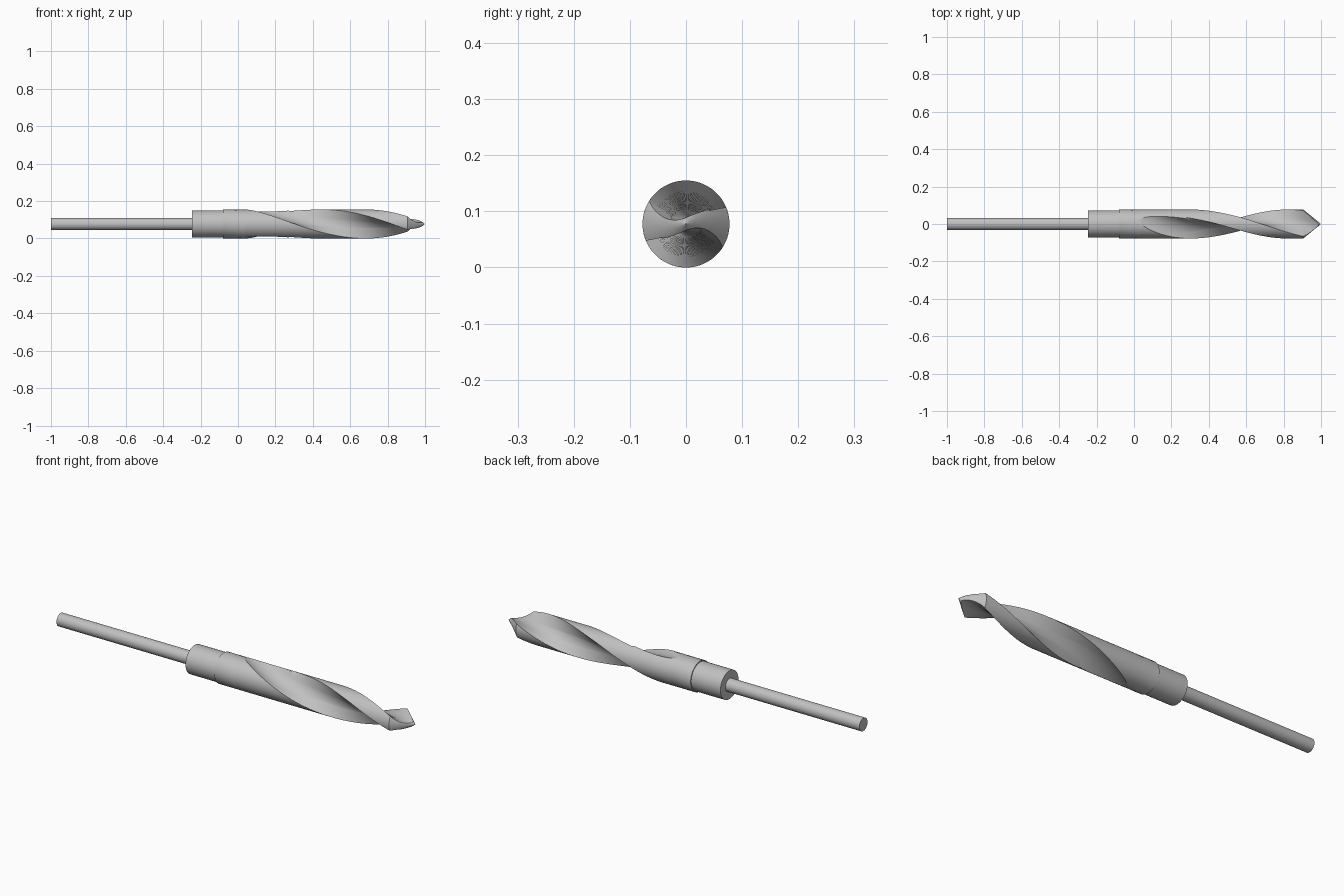
import bpy, bmesh, math
from mathutils import Matrix

cube = bpy.data.objects.get("Cube")
if cube:
    bpy.data.objects.remove(cube)

AXIS_Z = 0.0775      # height of the drill axis
OUTER = 0.0775       # body radius
FLUTE_R = 0.099      # radius of the flute hollow
WEB = 0.011          # half thickness of the core
FLUTE_START, SHOULDER, TIP = 0.03, 0.905, 1.0

steel = bpy.data.materials.new("steel grey")
steel.use_nodes = True
colour = (0.53, 0.53, 0.53, 1)
steel.diffuse_color = colour
steel.node_tree.nodes["Principled BSDF"].inputs["Base Color"].default_value = colour


def finish(name, bm):
    bmesh.ops.recalc_face_normals(bm, faces=bm.faces)
    mesh = bpy.data.meshes.new(name)
    bm.to_mesh(mesh)
    bm.free()
    mesh.materials.append(steel)
    mesh.shade_smooth()
    mesh.set_sharp_from_angle(angle=math.radians(30))
    obj = bpy.data.objects.new(name, mesh)
    bpy.context.collection.objects.link(obj)
    return obj


def rod(name, x0, x1, radius):
    bm = bmesh.new()
    place = Matrix.Translation(((x0 + x1) / 2, 0, AXIS_Z)) @ Matrix.Rotation(math.pi / 2, 4, "Y")
    bmesh.ops.create_cone(bm, cap_ends=True, segments=48, radius1=radius,
                          radius2=radius, depth=x1 - x0, matrix=place)
    return finish(name, bm)


def flute_angle(x):
    # Twist tightens slightly toward the tip
    return math.radians(106 + 205 * (x - 0.2) + 70 * (x - 0.2) * (x - 0.57))


def section(x):
    """Polar samples of the two-fluted cross-section at x."""
    outer = OUTER * min(1, (TIP - x) / (TIP - SHOULDER))
    t = min(1, max(0, (x - FLUTE_START) / 0.47))
    centre = WEB + (OUTER - WEB) * (1 - t) ** 2 + FLUTE_R
    cosine = (centre ** 2 + outer ** 2 - FLUTE_R ** 2) / (2 * centre * outer)
    half = max(0.04, math.acos(min(1, cosine)))
    points = []
    for turn in (0, math.pi):
        mid = flute_angle(x) + turn
        for i in range(24):                       # flute hollow
            d = -half + 2 * half * i / 24
            inside = FLUTE_R ** 2 - (centre * math.sin(d)) ** 2
            r = outer
            if inside > 0:
                r = min(outer, centre * math.cos(d) - math.sqrt(inside))
            points.append((r, mid + d))
        for i in range(16):                       # land between flutes
            points.append((outer, mid + half + (math.pi - 2 * half) * i / 16))
    return points


# Shank and collar
rod("shank", -1.0, -0.24, 0.033)
rod("collar", -0.245, -0.078, 0.0725)

# Twisted fluted body with a conical point
stations = [-0.08, -0.03]
stations += [FLUTE_START + (SHOULDER - FLUTE_START) * i / 80 for i in range(81)]
stations += [SHOULDER + (0.999 - SHOULDER) * i / 16 for i in range(1, 17)]
bm = bmesh.new()
rings = []
for x in stations:
    rings.append([bm.verts.new((x, r * math.cos(a), AXIS_Z + r * math.sin(a)))
                  for r, a in section(x)])
for a, b in zip(rings, rings[1:]):
    for i in range(len(a)):
        j = (i + 1) % len(a)
        bm.faces.new((a[i], a[j], b[j], b[i]))
bm.faces.new(rings[0])
bm.faces.new(rings[-1])
finish("fluted_body", bm)
